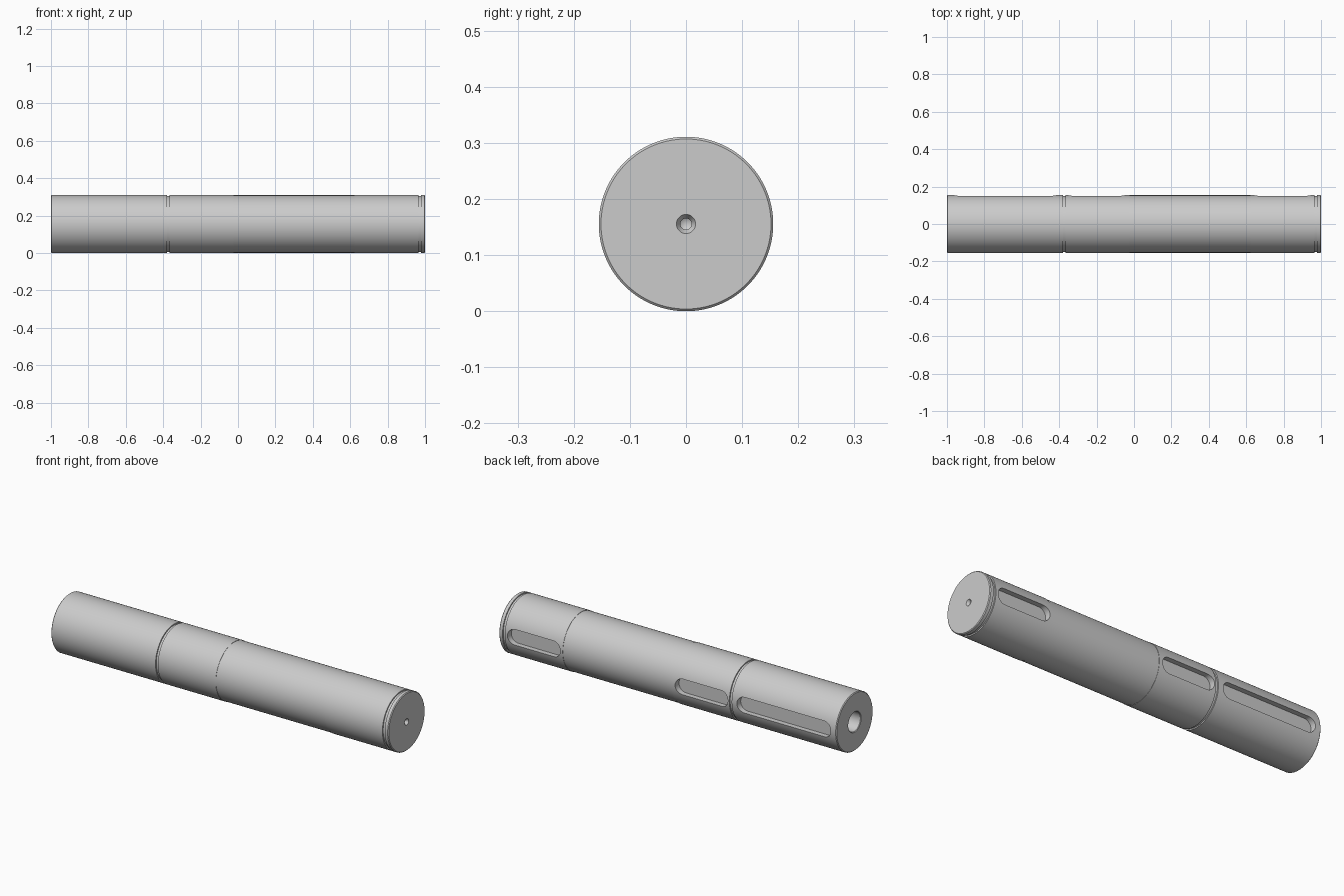
import bpy, bmesh, math
from mathutils import Matrix, Vector

if "Cube" in bpy.data.objects:
    bpy.data.objects.remove(bpy.data.objects["Cube"])

R, R_MID, R_GROOVE = 0.1555, 0.1538, 0.149
SEGMENTS = 128


def add_object(name, bm):
    bmesh.ops.recalc_face_normals(bm, faces=bm.faces)
    mesh = bpy.data.meshes.new(name)
    bm.to_mesh(mesh)
    bm.free()
    obj = bpy.data.objects.new(name, mesh)
    bpy.context.collection.objects.link(obj)
    return obj


def lathe(name, profile):
    """Revolve (x, radius) points around the x axis."""
    bm = bmesh.new()
    verts = [bm.verts.new((x, 0, r)) for x, r in profile]
    edges = [bm.edges.new(pair) for pair in zip(verts, verts[1:])]
    bmesh.ops.spin(bm, geom=verts + edges, cent=(0, 0, 0), axis=(1, 0, 0),
                   angle=math.tau, steps=SEGMENTS, use_duplicate=False)
    bmesh.ops.remove_doubles(bm, verts=bm.verts, dist=1e-5)
    bmesh.ops.transform(bm, matrix=Matrix.Translation((0, 0, R)), verts=bm.verts)
    return add_object(name, bm)


def add_slot(bm, x0, x1, half=0.042, depth=0.033, steps=16):
    """Round-ended key slot volume cut into the +y side."""
    outline = []
    for cx, start in ((x1 - half, -math.pi / 2), (x0 + half, math.pi / 2)):
        for i in range(steps + 1):
            a = start + math.pi * i / steps
            outline.append((cx + half * math.cos(a), R - depth, R + half * math.sin(a)))
    face = bm.faces.new([bm.verts.new(p) for p in outline])
    ext = bmesh.ops.extrude_face_region(bm, geom=[face], use_keep_orig=True)
    moved = [v for v in ext["geom"] if isinstance(v, bmesh.types.BMVert)]
    bmesh.ops.translate(bm, verts=moved, vec=Vector((0, 0.1, 0)))


# Shaft: left bore, ring grooves, relieved middle, right centre drilling
shaft = lathe("shaft", [
    (-0.72, 0), (-0.75, 0.052), (-0.997, 0.052), (-1, 0.055),
    (-1, R - 0.004), (-0.996, R),
    (-0.38, R), (-0.38, R_GROOVE), (-0.366, R_GROOVE), (-0.366, R),
    (-0.023, R), (-0.023, R_MID), (0.622, R_MID), (0.622, R),
    (0.965, R), (0.965, R_GROOVE), (0.979, R_GROOVE), (0.979, R),
    (0.996, R), (1, R - 0.004),
    (1, 0.017), (0.988, 0.010), (0.96, 0.010), (0.954, 0)])

# Three key slots in a row along the back
bm = bmesh.new()
for x0, x1 in ((-0.967, -0.41), (-0.357, -0.044), (0.637, 0.95)):
    add_slot(bm, x0, x1)
cutter = add_object("key_slot_cutter", bm)
cutter.hide_render = True

cut = shaft.modifiers.new("key_slots", 'BOOLEAN')
cut.operation = 'DIFFERENCE'
cut.solver = 'EXACT'
cut.object = cutter

bpy.context.view_layer.objects.active = shaft
shaft.select_set(True)
bpy.ops.object.modifier_apply(modifier=cut.name)
bpy.data.objects.remove(cutter)
bpy.ops.object.shade_smooth_by_angle(angle=math.radians(25))
